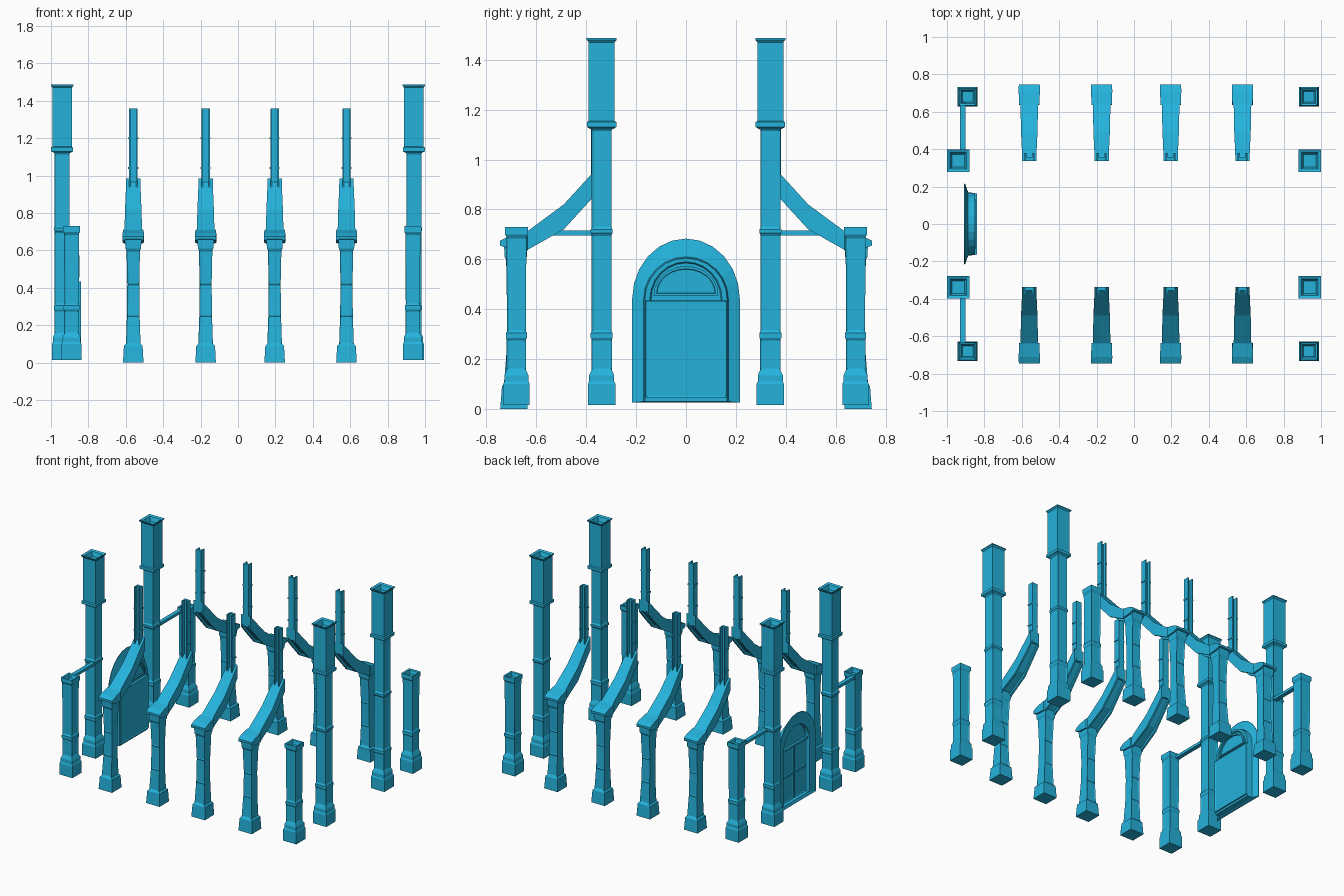
import bpy, bmesh, math

cube = bpy.data.objects.get("Cube")
if cube:
    bpy.data.objects.remove(cube, do_unlink=True)

COLOUR = (0.018, 0.45, 0.72, 1.0)
blue = bpy.data.materials.new("sky blue")
blue.use_nodes = True
blue.diffuse_color = COLOUR
bsdf = next(n for n in blue.node_tree.nodes if n.type == 'BSDF_PRINCIPLED')
bsdf.inputs["Base Color"].default_value = COLOUR


def loft(name, rings, panel=None):
    """Skin closed rings of points; faces chosen by panel() get a sunken panel."""
    bm = bmesh.new()
    loops = [[bm.verts.new(p) for p in ring] for ring in rings]
    count = len(loops[0])
    for a, b in zip(loops, loops[1:]):
        for i in range(count):
            j = (i + 1) % count
            bm.faces.new((a[i], a[j], b[j], b[i]))
    bm.faces.new(loops[0])
    bm.faces.new(loops[-1])
    bmesh.ops.recalc_face_normals(bm, faces=bm.faces[:])
    if panel:
        chosen = [f for f in bm.faces if panel(f)]
        bmesh.ops.inset_individual(bm, faces=chosen, thickness=0.009, depth=-0.004)
    mesh = bpy.data.meshes.new(name)
    bm.to_mesh(mesh)
    bm.free()
    mesh.materials.append(blue)
    obj = bpy.data.objects.new(name, mesh)
    bpy.context.scene.collection.objects.link(obj)
    return obj


def rect(x0, x1, y0, y1, z):
    return [(x0, y0, z), (x1, y0, z), (x1, y1, z), (x0, y1, z)]


def box(name, x0, x1, y0, y1, z0, z1, panel=None):
    return loft(name, [rect(x0, x1, y0, y1, z) for z in (z0, z1)], panel)


def square_column(name, x, y, profile):
    rings = [rect(x - h, x + h, y - h, y + h, z) for z, h in profile]

    def shaft(f):
        zs = [v.co.z for v in f.verts]
        return max(zs) - min(zs) > 0.1 and min(zs) < 1.0
    return loft(name, rings, shaft)


# Square corner towers and outer pillars share the same plinth and bands
plinth = [(0.015, 0.055), (0.1, 0.055), (0.11, 0.05), (0.135, 0.05), (0.155, 0.041),
          (0.28, 0.041), (0.285, 0.044), (0.305, 0.044), (0.31, 0.04)]
tower = plinth + [(0.7, 0.04), (0.705, 0.044), (0.72, 0.044), (0.725, 0.04),
                  (1.12, 0.04), (1.13, 0.059), (1.15, 0.059), (1.155, 0.052),
                  (1.47, 0.052), (1.48, 0.06), (1.487, 0.06), (1.48, 0.045), (1.45, 0.033)]
pillar = [(z, h - 0.002) for z, h in plinth] + [
    (0.69, 0.04), (0.7, 0.046), (0.73, 0.046), (0.725, 0.036), (0.7, 0.028)]

for side, s in (("back", 1), ("front", -1)):
    for end, tx, px in (("right", -0.94, -0.89), ("left", 0.94, 0.935)):
        square_column(f"{side}_{end}_tower", tx, s * 0.338, tower)
        square_column(f"{side}_{end}_pillar", px, s * 0.68, pillar)
    # Tie beam on the doorway end only
    box(f"{side}_tie_beam", -0.93, -0.9, s * 0.37, s * 0.65, 0.695, 0.715)

# Flying buttresses: leg stations are height, half width, outer y, inner y
leg = [(0, 0.055, 0.745, 0.635), (0.09, 0.05, 0.738, 0.64), (0.1, 0.039, 0.73, 0.648),
       (0.25, 0.034, 0.718, 0.652), (0.42, 0.032, 0.714, 0.65), (0.6, 0.036, 0.722, 0.642),
       (0.61, 0.041, 0.727, 0.638), (0.66, 0.045, 0.73, 0.635)]
# Arm stations are y, top, underside, half width
arm = [(0.745, 0.675, 0.655, 0.056), (0.71, 0.692, 0.643, 0.057), (0.64, 0.71, 0.64, 0.054),
       (0.635, 0.713, 0.638, 0.047), (0.49, 0.82, 0.72, 0.044),
       (0.385, 0.935, 0.835, 0.039), (0.338, 0.985, 0.89, 0.038)]


def arm_section(x, y, top, low, h):
    groove, inner = low + 0.25 * (top - low), h - 0.013
    half = [(h, top), (h, low), (inner, low), (inner, groove)]
    return ([(x + a, y, z) for a, z in half] +
            [(x - a, y, z) for a, z in reversed(half)])


def channel_section(x, s, z, h=0.022):
    half = [(h, 0.338), (h, 0.38), (h - 0.008, 0.38), (h - 0.008, 0.356)]
    return ([(x + a, s * y, z) for a, y in half] +
            [(x - a, s * y, z) for a, y in reversed(half)])


def broad_leg_face(f):
    zs = [v.co.z for v in f.verts]
    return max(zs) - min(zs) > 0.12


for number, x in enumerate((-0.56, -0.173, 0.196, 0.58), 1):
    for side, s in (("back", 1), ("front", -1)):
        tag = f"{side}_buttress_{number}"
        loft(tag + "_leg", [rect(x - h, x + h, s * a, s * b, z) for z, h, a, b in leg],
             lambda f: broad_leg_face(f) and abs(f.normal.y) > 0.9)
        loft(tag + "_arm", [arm_section(x, s * y, t, b, h) for y, t, b, h in arm])
        loft(tag + "_upright", [channel_section(x, s, z) for z in (0.9, 1.36)])
        for z in (1.04, 1.2):
            loft(tag + "_band", [channel_section(x, s, z + d, 0.027) for d in (-0.005, 0.005)])


# Arched doorway
def arch(x, w, top, spring=0.44, bottom=0.025, steps=12):
    pts = [(x, w, bottom)] if bottom < spring else []
    for i in range(steps + 1):
        t = math.pi * i / steps
        pts.append((x, w * math.cos(t), spring + (top - spring) * math.sin(t)))
    if bottom < spring:
        pts.append((x, -w, bottom))
    return pts


loft("door_surround", [
    arch(-0.872, 0.145, 0.585, bottom=0.045), arch(-0.9, 0.15, 0.59, bottom=0.045),
    arch(-0.908, 0.215, 0.68), arch(-0.903, 0.216, 0.683),
    arch(-0.887, 0.17, 0.61, bottom=0.03), arch(-0.85, 0.165, 0.605, bottom=0.03),
    arch(-0.85, 0.145, 0.59, bottom=0.045), arch(-0.858, 0.14, 0.585, bottom=0.05)])
box("door_leaf", -0.86, -0.84, -0.163, 0.163, 0.045, 0.435, lambda f: f.normal.x > 0.9)

# Fanlight frame above the leaf
loft("fanlight", [arch(x, w, top, z, z) for x, w, top, z in (
    (-0.86, 0.13, 0.573, 0.455), (-0.848, 0.13, 0.573, 0.455),
    (-0.848, 0.118, 0.562, 0.463), (-0.856, 0.116, 0.56, 0.465))])

# Outer side of the door: four sunken panels and a transom
for s in (1, -1):
    for low, high in ((0.05, 0.23), (0.24, 0.43)):
        box("outer_door_panel", -0.88, -0.871, s * 0.004, s * 0.14, low, high,
            lambda f: f.normal.x < -0.9)
box("outer_transom", -0.888, -0.87, -0.145, 0.145, 0.432, 0.447)
